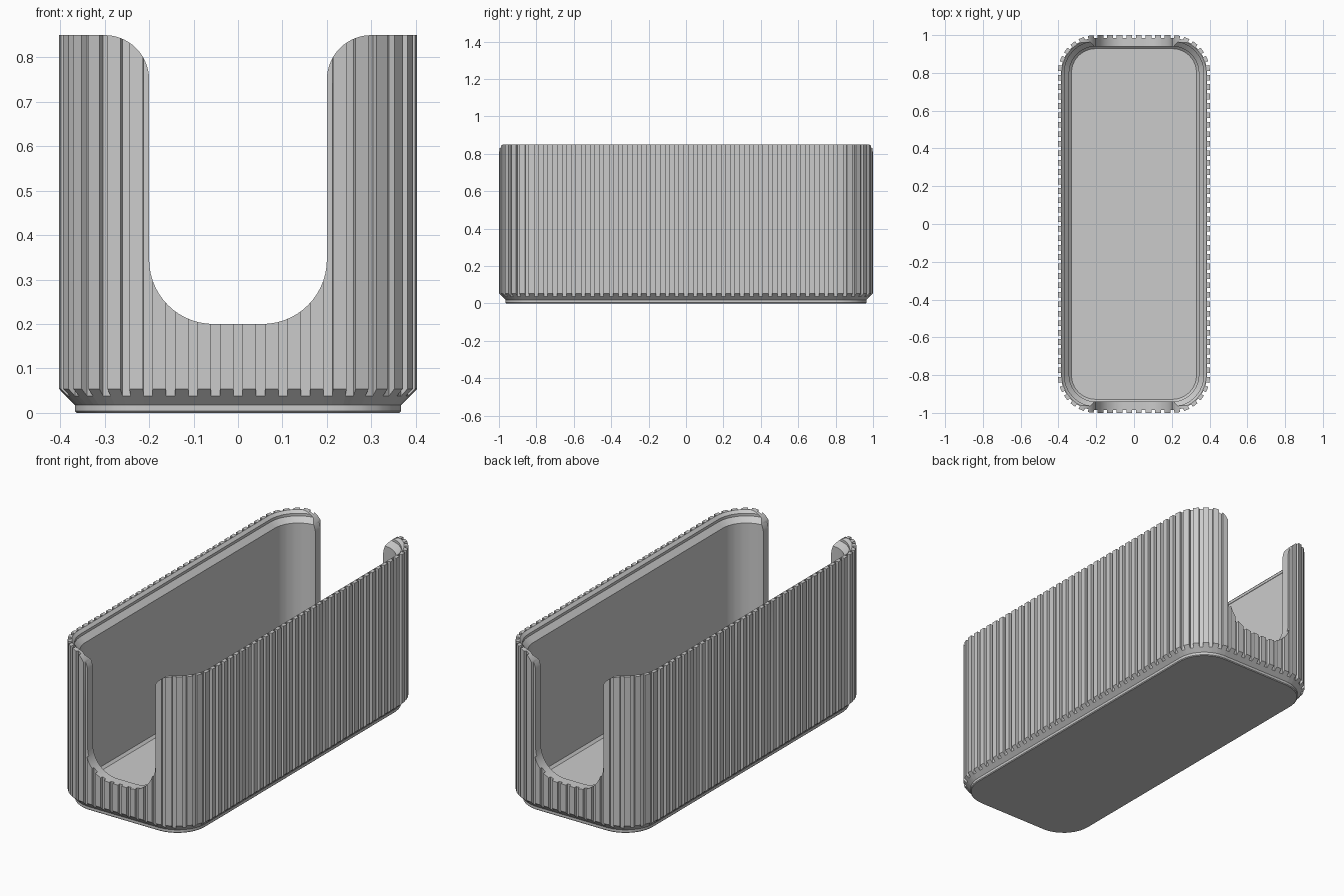
import bpy, bmesh
from math import sin, cos, pi
from mathutils import Vector

cube = bpy.data.objects.get("Cube")
if cube:
    bpy.data.objects.remove(cube, do_unlink=True)

HALF_X, HALF_Y, RADIUS = 0.403, 1.0, 0.2
GROOVE_DEPTH, GROOVE_SHARE = 0.016, 0.4

grey = bpy.data.materials.new("plain grey")
grey.use_nodes = True
colour = (0.6, 0.6, 0.6, 1)
grey.diffuse_color = colour
grey.node_tree.nodes["Principled BSDF"].inputs["Base Color"].default_value = colour


def make_object(name, bm):
    bmesh.ops.recalc_face_normals(bm, faces=bm.faces)
    mesh = bpy.data.meshes.new(name)
    bm.to_mesh(mesh)
    bm.free()
    mesh.materials.append(grey)
    obj = bpy.data.objects.new(name, mesh)
    bpy.context.collection.objects.link(obj)
    return obj


def outline_frames():
    """Rounded rectangle as (arc centre, or edge point, and outward normal), by rib pitch."""
    ix, iy = HALF_X - RADIUS, HALF_Y - RADIUS
    corners = [Vector((ix, -iy)), Vector((ix, iy)), Vector((-ix, iy)), Vector((-ix, -iy))]
    frames = []
    for i, c in enumerate(corners):
        start = (i - 1) * pi / 2
        end = start + pi / 2
        nxt = corners[(i + 1) % 4]
        for count, straight in ((6, False), (32 if i % 2 == 0 else 8, True)):
            for k in range(count):
                for f, deep in ((0, True), (GROOVE_SHARE / 2, True), (GROOVE_SHARE / 2, False),
                                (1 - GROOVE_SHARE / 2, False), (1 - GROOVE_SHARE / 2, True)):
                    t = (k + f) / count
                    a = end if straight else start + t * (end - start)
                    base = c.lerp(nxt, t) if straight else c
                    frames.append((base, Vector((cos(a), sin(a))), deep))
    return frames


FRAMES = outline_frames()


def ring(bm, inset, z, ribbed=False, slope=0.0):
    verts = []
    for base, normal, deep in FRAMES:
        depth = GROOVE_DEPTH if ribbed and deep else 0
        p = base + normal * (RADIUS - inset - depth)
        verts.append(bm.verts.new((p.x, p.y, z - depth * slope)))
    return verts


# Ribbed box: stacking foot, ribbed wall, stepped rim, inner wall and floor
bm = bmesh.new()
rings = [
    ring(bm, 0.040, 0.0),
    ring(bm, 0.036, 0.004),
    ring(bm, 0.036, 0.018),
    ring(bm, 0.0, 0.054, True, 1.0),
    ring(bm, 0.0, 0.85, True),
    ring(bm, 0.020, 0.85),
    ring(bm, 0.034, 0.836),
    ring(bm, 0.034, 0.822),
    ring(bm, 0.060, 0.796),
    ring(bm, 0.060, 0.082),
    ring(bm, 0.072, 0.07),
]
n = len(FRAMES)
for low, high in zip(rings, rings[1:]):
    for i in range(n):
        j = (i + 1) % n
        bm.faces.new((low[i], low[j], high[j], high[i]))
bm.faces.new(rings[0][::-1])
bm.faces.new(rings[-1])
bmesh.ops.remove_doubles(bm, verts=bm.verts, dist=0.00005)
box = make_object("ribbed_box", bm)


# Cutter for the rounded slots in both end walls
def arc(cx, cz, r, a0, a1, steps=14):
    return [(cx + r * cos(a0 + (a1 - a0) * k / steps), cz + r * sin(a0 + (a1 - a0) * k / steps))
            for k in range(steps + 1)]


right = arc(0.055, 0.345, 0.145, -pi / 2, 0) + arc(0.3, 0.75, 0.1, pi, pi / 2) + [(0.3, 1.0)]
profile = right + [(-x, z) for x, z in reversed(right)]
bm = bmesh.new()
face = bm.faces.new([bm.verts.new((x, -1.2, z)) for x, z in profile])
moved = bmesh.ops.extrude_face_region(bm, geom=[face])["geom"]
bmesh.ops.translate(bm, verts=[v for v in moved if isinstance(v, bmesh.types.BMVert)], vec=(0, 2.4, 0))
cutter = make_object("slot_cutter", bm)

cut = box.modifiers.new("end_slots", "BOOLEAN")
cut.operation, cut.solver, cut.object = "DIFFERENCE", "EXACT", cutter
bpy.ops.object.select_all(action="DESELECT")
box.select_set(True)
bpy.context.view_layer.objects.active = box
bpy.ops.object.modifier_apply(modifier=cut.name)
bpy.data.objects.remove(cutter, do_unlink=True)
bpy.ops.object.shade_smooth_by_angle(angle=pi / 6)
